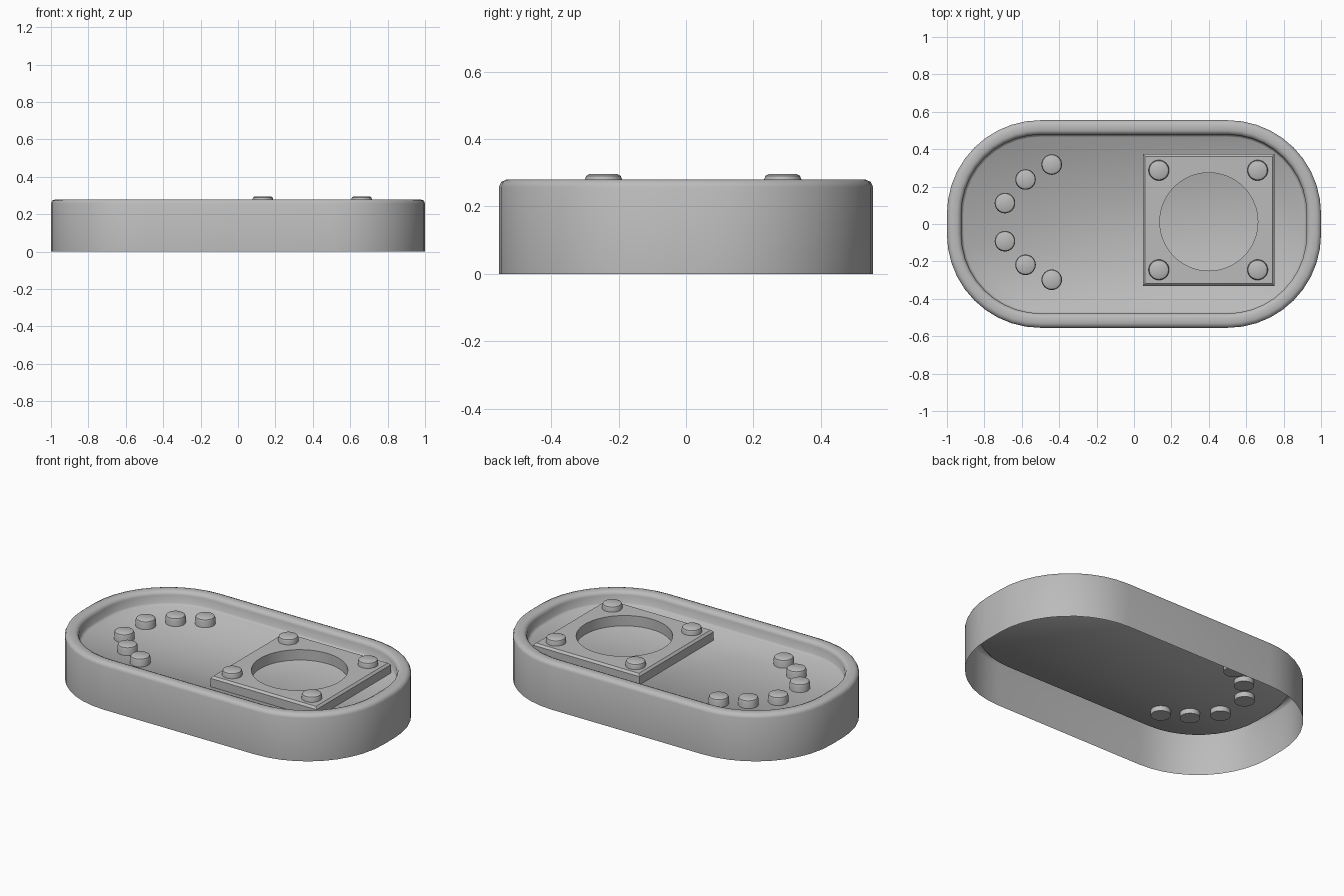
import bpy, bmesh, math

cube = bpy.data.objects.get("Cube")
if cube:
    bpy.data.objects.remove(cube)

grey = bpy.data.materials.new("plain grey")
grey.use_nodes = True
grey.diffuse_color = (0.5, 0.5, 0.5, 1)
grey.node_tree.nodes["Principled BSDF"].inputs["Base Color"].default_value = (0.5, 0.5, 0.5, 1)


def pill(inset, z, segments=10):
    """Rounded rectangle outline, shrunk by inset."""
    radius = 0.5
    points = []
    for quarter, (sx, sy) in enumerate([(1, 1), (-1, 1), (-1, -1), (1, -1)]):
        for i in range(segments + 1):
            a = (quarter + i / segments) * math.pi / 2
            points.append((sx * (1 - radius) + (radius - inset) * math.cos(a),
                           sy * (0.555 - radius) + (radius - inset) * math.sin(a), z))
    return points


def circle(x, y, radius, z, count=32):
    angles = [2 * math.pi * i / count for i in range(count)]
    return [(x + radius * math.cos(a), y + radius * math.sin(a), z) for a in angles]


def square(x, y, half, z, count=64):
    """Square outline sampled at the same angles as a circle."""
    points = []
    for px, py, _ in circle(0, 0, 1, 0, count):
        k = half / max(abs(px), abs(py))
        points.append((x + px * k, y + py * k, z))
    return points


def loft(name, rings, cap_first=False, cap_last=False, angle=30):
    """Join successive outlines with quads and smooth the gentle edges."""
    bm = bmesh.new()
    loops = [[bm.verts.new(p) for p in ring] for ring in rings]
    for low, high in zip(loops, loops[1:]):
        for i in range(len(low)):
            j = (i + 1) % len(low)
            bm.faces.new((low[i], low[j], high[j], high[i]))
    if cap_first:
        bm.faces.new(loops[0][::-1])
    if cap_last:
        bm.faces.new(loops[-1])
    mesh = bpy.data.meshes.new(name)
    bm.to_mesh(mesh)
    bm.free()
    mesh.materials.append(grey)
    obj = bpy.data.objects.new(name, mesh)
    bpy.context.collection.objects.link(obj)
    bpy.ops.object.select_all(action="DESELECT")
    obj.select_set(True)
    bpy.context.view_layer.objects.active = obj
    bpy.ops.object.shade_smooth_by_angle(angle=math.radians(angle))
    return obj


def button(name, x, y, bottom, top, radius=0.055):
    """Round peg with a softened top edge."""
    loft(name, [circle(x, y, radius, bottom), circle(x, y, radius, top - 0.015),
                circle(x, y, radius - 0.004, top - 0.005),
                circle(x, y, radius - 0.013, top)], True, True)


# Open-bottomed tray: outer wall, rounded rim, inner wall and recessed floor
floor = 0.2
profile = [(0, 0), (0, 0.258), (0.007, 0.273), (0.023, 0.28), (0.055, 0.28),
           (0.07, 0.273), (0.077, 0.258), (0.077, floor + 0.012), (0.09, floor)]
loft("tray", [pill(inset, z) for inset, z in profile], cap_last=True, angle=50)

# Square mounting plate with a round opening
px, py, top = 0.4, 0.021, 0.262
loft("mounting_plate", [
    square(px, py, 0.352, floor), square(px, py, 0.352, top - 0.012),
    square(px, py, 0.34, top), circle(px, py - 0.009, 0.262, top, 64),
    circle(px, py - 0.009, 0.262, floor, 64)])

# Screw heads at the plate corners
for sx in (-1, 1):
    for sy in (-1, 1):
        name = ("back" if sy > 0 else "front") + ("_left" if sx > 0 else "_right")
        button(name + "_screw", px - 0.003 + sx * 0.264, py + sy * 0.266, top - 0.02, 0.296)

# Arc of small buttons that pass through the floor
for i, (x, y) in enumerate([(-0.44, 0.308), (-0.58, 0.228), (-0.69, 0.102)]):
    for side, sign in (("back", 1), ("front", -1)):
        button(f"{side}_button_{i + 1}", x, 0.01 + sign * y, floor - 0.03, floor + 0.05)
